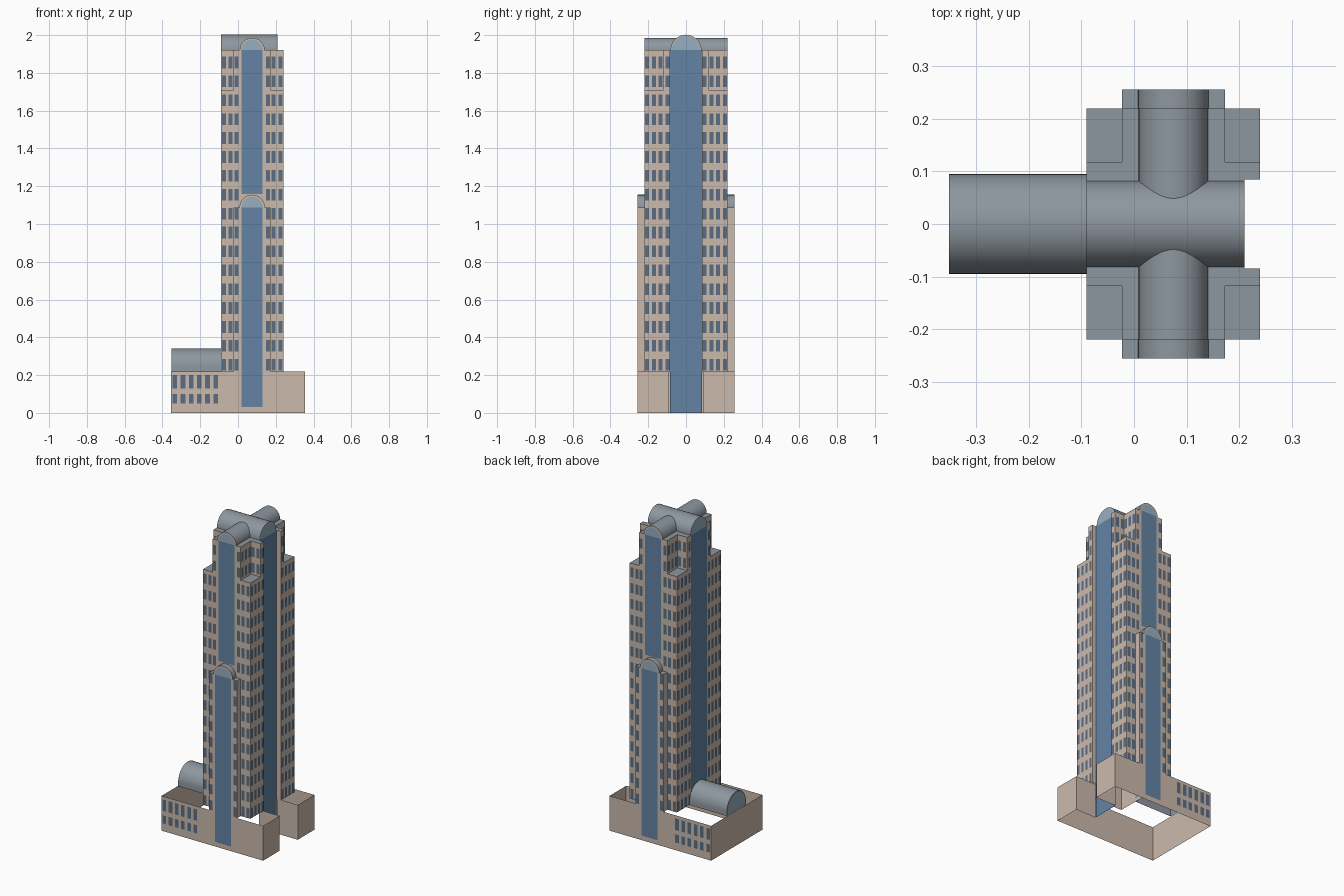
import bpy, bmesh, math
from mathutils import Vector

if "Cube" in bpy.data.objects:
    bpy.data.objects.remove(bpy.data.objects["Cube"], do_unlink=True)


def material(name, rgb):
    m = bpy.data.materials.new(name)
    m.use_nodes = True
    m.diffuse_color = (*rgb, 1)
    m.node_tree.nodes["Principled BSDF"].inputs["Base Color"].default_value = (*rgb, 1)
    return m


STONE = material("beige stone", (0.60, 0.49, 0.41))
ROOF = material("grey roof", (0.27, 0.31, 0.35))
GLASS = material("blue glass", (0.125, 0.23, 0.38))
PALE = material("pale arch glass", (0.31, 0.43, 0.53))
PANE = material("dark window glass", (0.10, 0.155, 0.23))

CX = 0.075                      # tower centre line
BASE_TOP, SHOULDER, ARCH_Z = 0.22, 1.71, 1.92
LEG_TOP = 1.088
LEFT, RIGHT, DEPTH = -0.09, 0.24, 0.22
LEG_Y, LEG_HALF = 0.256, 0.098
BAY_X, BAY_HALF = 0.21, 0.085   # recessed glazed bay
ARM_Y = 0.118
OFFSET = 0.002


def finish(bm, name, mats):
    me = bpy.data.meshes.new(name)
    bm.to_mesh(me)
    bm.free()
    for m in mats:
        me.materials.append(m)
    ob = bpy.data.objects.new(name, me)
    bpy.context.collection.objects.link(ob)
    return ob


def prism(name, outline, z0, z1, roof=True):
    """Walls around a counter-clockwise outline, with an optional grey roof."""
    bm = bmesh.new()
    low = [bm.verts.new((x, y, z0)) for x, y in outline]
    top = [bm.verts.new((x, y, z1)) for x, y in outline]
    n = len(outline)
    for i in range(n if roof else n - 1):
        j = (i + 1) % n
        bm.faces.new((low[i], low[j], top[j], top[i]))
    if roof:
        bm.faces.new(top).material_index = 1
    return finish(bm, name, [STONE, ROOF])


def place(axis, side, level, u, z):
    """Point on an upright plane; u runs along the plane."""
    off = level + side * OFFSET
    return Vector((off, u, z)) if axis == "x" else Vector((u, off, z))


def add_panel(bm, axis, side, level, points):
    f = bm.faces.new([bm.verts.new(place(axis, side, level, u, z)) for u, z in points])
    f.normal_update()
    if f.normal["xy".index(axis)] * side < 0:
        f.normal_flip()


def rect(u, z, hw, hh):
    return [(u - hw, z - hh), (u + hw, z - hh), (u + hw, z + hh), (u - hw, z + hh)]


def half_round(u, z, r, drop=0.0, n=24):
    pts = [(u + r * math.cos(math.pi * i / n), z + r * math.sin(math.pi * i / n))
           for i in range(n + 1)]
    return [(u + r, z - drop)] + pts + [(u - r, z - drop)] if drop else pts


def panel(name, mat, axis, side, level, points):
    bm = bmesh.new()
    add_panel(bm, axis, side, level, points)
    finish(bm, name, [mat])


def vault(name, axis, a, b, u, z, r, cap=STONE, drop=0.0):
    """Half-barrel roof running from a to b."""
    bm = bmesh.new()
    prof = half_round(u, z, r, drop)
    ends = []
    for t in (a, b):
        ends.append([bm.verts.new((t, p, q) if axis == "x" else (p, t, q)) for p, q in prof])
    for i in range(len(prof) - 1):
        bm.faces.new((ends[0][i], ends[0][i + 1], ends[1][i + 1], ends[1][i]))
    for e in ends:
        bm.faces.new(e).material_index = 1
    bmesh.ops.recalc_face_normals(bm, faces=bm.faces[:])
    ob = finish(bm, name, [ROOF, cap])
    bpy.ops.object.select_all(action="DESELECT")
    ob.select_set(True)
    bpy.context.view_layer.objects.active = ob
    bpy.ops.object.shade_smooth_by_angle(angle=math.radians(35))


# Open base walls, with an entrance recess on the left side
W = 0.355
half = [(BAY_X, 0.09), (W, 0.09), (W, LEG_Y), (-W, LEG_Y)]
prism("base_walls", half + [(x, -y) for x, y in reversed(half)], 0, BASE_TOP, roof=False)

# Tower shaft and its narrower cross-shaped crown
bay = [(RIGHT, -BAY_HALF), (BAY_X, -BAY_HALF), (BAY_X, BAY_HALF), (RIGHT, BAY_HALF)]
prism("tower_shaft", [(LEFT, -DEPTH), (RIGHT, -DEPTH)] + bay + [(RIGHT, DEPTH), (LEFT, DEPTH)],
      BASE_TOP, SHOULDER)
x0, x1 = CX - LEG_HALF, CX + LEG_HALF
prism("tower_crown", [(LEFT, -ARM_Y), (x0, -ARM_Y), (x0, -DEPTH), (x1, -DEPTH), (x1, -ARM_Y),
                      (RIGHT, -ARM_Y)] + bay +
      [(RIGHT, ARM_Y), (x1, ARM_Y), (x1, DEPTH), (x0, DEPTH), (x0, ARM_Y), (LEFT, ARM_Y)],
      SHOULDER, ARCH_Z)

# Barrel roofs of the crown and the low wing
vault("long_crown_vault", "x", LEFT, BAY_X, 0, ARCH_Z, 0.082)
vault("cross_crown_vault", "y", -DEPTH, DEPTH, CX, ARCH_Z, 0.066)
vault("wing_vault", "x", -0.352, LEFT, 0, 0.245, 0.095, cap=ROOF, drop=0.025)
panel("wing_end_glass", PALE, "x", -1, -0.352, half_round(0, 0.245, 0.086, 0.025))

# Glazed bays on the two ends of the long axis
for label, side, level, hw, z0 in (("left", 1, BAY_X, 0.084, 0), ("right", -1, LEFT, 0.08, BASE_TOP)):
    mid, hh = (z0 + ARCH_Z) / 2, (ARCH_Z - z0) / 2
    panel(label + "_bay_glass", GLASS, "x", side, level, rect(0, mid, hw, hh))
    panel(label + "_bay_arch", PALE, "x", side, level, half_round(0, ARCH_Z, 0.077))

# Front and back buttresses with arched glazing
for label, s in (("front", -1), ("back", 1)):
    ya, yb = sorted((s * (DEPTH - 0.01), s * LEG_Y))
    prism(label + "_buttress", [(x0, ya), (x1, ya), (x1, yb), (x0, yb)], BASE_TOP, LEG_TOP)
    vault(label + "_buttress_vault", "y", ya, yb, CX, LEG_TOP, 0.067)
    for part, level, z0, z1 in (("lower", LEG_Y, 0.03, LEG_TOP), ("upper", DEPTH, 1.16, ARCH_Z)):
        panel(f"{label}_{part}_glass", GLASS, "y", s, s * level,
              rect(CX, (z0 + z1) / 2, 0.056, (z1 - z0) / 2))
        panel(f"{label}_{part}_arch", PALE, "y", s, s * level, half_round(CX, z1, 0.056))

# Window grids on the tower
FLOORS = [1.855 - 0.1 * k for k in range(17)]
HW, HH = 0.0105, 0.031
bm = bmesh.new()
for z in FLOORS:
    crown = z > SHOULDER
    for sy in (-1, 1):
        for sx in (-1, 1):
            # front and back faces
            for d in (0.149, 0.114):
                add_panel(bm, "y", sy, sy * (ARM_Y if crown else DEPTH), rect(CX + sx * d, z, HW, HH))
            inner = DEPTH if z > LEG_TOP else LEG_Y
            add_panel(bm, "y", sy, sy * inner, rect(CX + sx * 0.083, z, HW, HH))
            # side faces
            outer = RIGHT if sx > 0 else LEFT
            add_panel(bm, "x", sx, outer, rect(sy * 0.098, z, HW, HH))
            level = CX + sx * LEG_HALF if crown else outer
            for d in (0.206, 0.17, 0.134):
                add_panel(bm, "x", sx, level, rect(sy * d, z, HW, HH))
finish(bm, "tower_windows", [PANE])

# Window rows on the base
bm = bmesh.new()
for s in (-1, 1):
    for i in range(6):
        for z, hh in ((0.165, 0.036), (0.075, 0.026)):
            add_panel(bm, "y", s, s * LEG_Y, rect(-0.335 + 0.0435 * i, z, 0.0125, hh))
finish(bm, "base_windows", [PANE])
